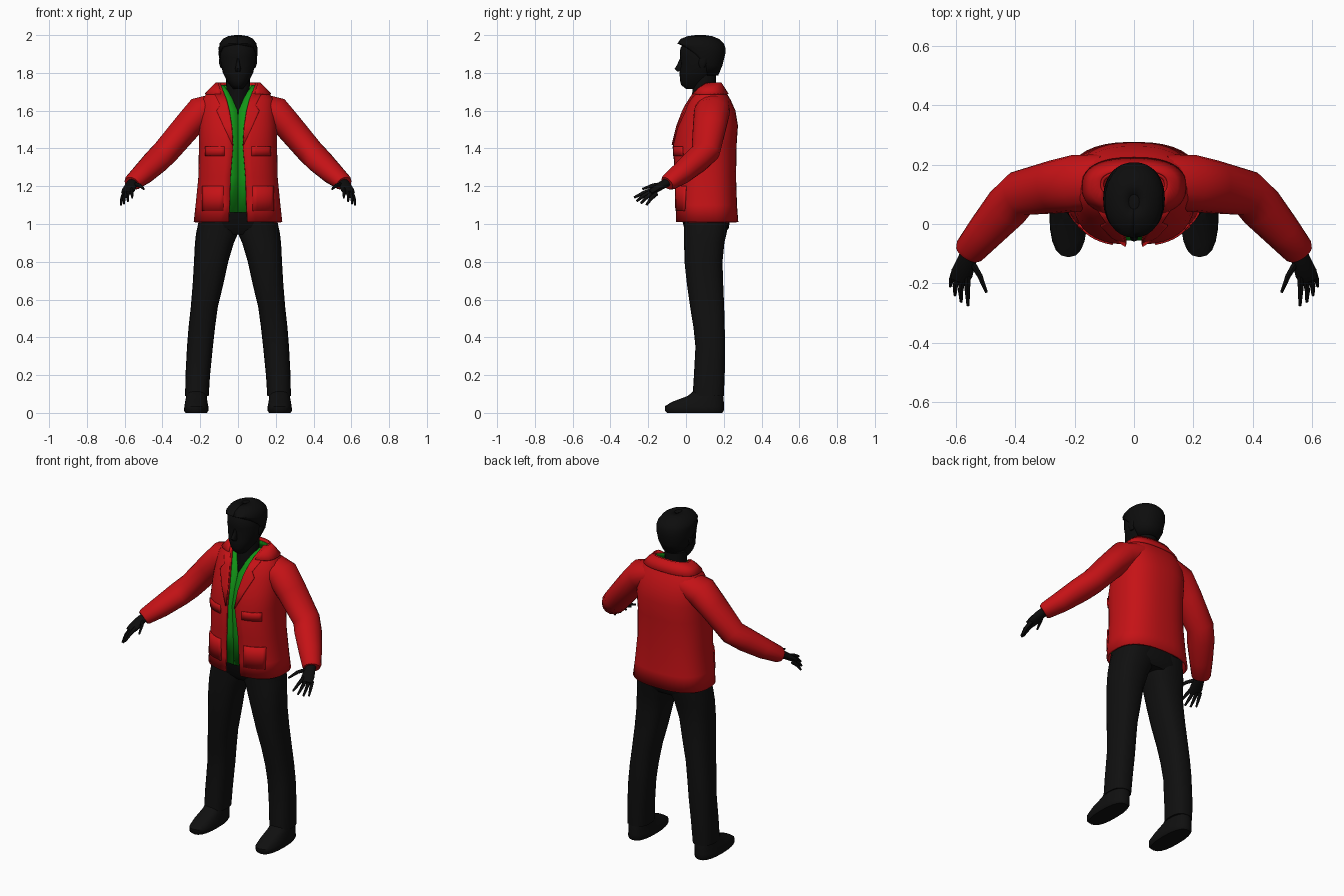
import bpy, bmesh, math
from mathutils import Vector

if "Cube" in bpy.data.objects:
    bpy.data.objects.remove(bpy.data.objects["Cube"])


def material(name, r, g, b):
    m = bpy.data.materials.new(name)
    m.use_nodes = True
    m.diffuse_color = (r, g, b, 1)
    m.node_tree.nodes["Principled BSDF"].inputs["Base Color"].default_value = (r, g, b, 1)
    return m


RED = material("jacket red", 0.56, 0.006, 0.008)
GREEN = material("shirt green", 0.006, 0.3, 0.008)
CLOTH = material("trouser black", 0.005, 0.005, 0.005)
SKIN = material("skin black", 0.004, 0.004, 0.004)
parts = []


def skin_rings(name, rings, mat, closed=True, caps=True, thick=0, fix=True):
    """Join rings of points into one surface."""
    bm = bmesh.new()
    vs = [[bm.verts.new(p) for p in r] for r in rings]
    n = len(rings[0])
    for a, b in zip(vs, vs[1:]):
        for j in range(n if closed else n - 1):
            k = (j + 1) % n
            bm.faces.new((a[j], a[k], b[k], b[j]))
    if caps:
        bm.faces.new(vs[0][::-1])
        bm.faces.new(vs[-1])
    if fix:
        bmesh.ops.recalc_face_normals(bm, faces=bm.faces)
    me = bpy.data.meshes.new(name)
    bm.to_mesh(me)
    bm.free()
    me.materials.append(mat)
    ob = bpy.data.objects.new(name, me)
    bpy.context.collection.objects.link(ob)
    if thick:
        mod = ob.modifiers.new("thickness", "SOLIDIFY")
        mod.thickness, mod.offset = thick, -1
    parts.append(ob)
    return ob


def spow(v, e):
    return math.copysign(abs(v) ** e, v)


def section(z, x0, x1, y0, y1, t, e=0.8):
    """Point on a rounded box outline; t = 0 is the front middle."""
    return Vector(((x0 + x1) / 2 + (x1 - x0) / 2 * spow(math.sin(t), e),
                   (y0 + y1) / 2 - (y1 - y0) / 2 * spow(math.cos(t), e), z))


def box_loft(name, rows, mat, s=1, n=20, e=0.8):
    rings = [[section(*r, 2 * math.pi * j / n, e) for j in range(n)] for r in rows]
    for ring in rings:
        for p in ring:
            p.x *= s
    return skin_rings(name, rings, mat)


def tube(name, path, mat, s=1, n=12):
    """Path rows: point, half width, half height."""
    pts = [Vector(r[0]) for r in path]
    rings = []
    for i, (p, a, b) in enumerate(path):
        d = (pts[min(i + 1, len(pts) - 1)] - pts[max(i - 1, 0)]).normalized()
        side = d.cross(Vector((0, 0, 1))).normalized()
        up = side.cross(d)
        ring = [pts[i] + side * a * math.cos(q) + up * b * math.sin(q)
                for q in (2 * math.pi * j / n for j in range(n))]
        rings.append([Vector((v.x * s, v.y, v.z)) for v in ring])
    return skin_rings(name, rings, mat)


# Torso outline rows: height, half width, front, back, half opening
BODY = [(1.01, .235, -.055, .277, .05), (1.1, .225, -.055, .27, .045),
        (1.25, .21, -.06, .265, .04), (1.42, .207, -.07, .268, .026),
        (1.52, .207, -.045, .275, .032), (1.6, .2, -.015, .262, .045),
        (1.66, .19, .015, .235, .06), (1.705, .155, .045, .207, .078),
        (1.75, .108, .09, .178, .095)]


def body_row(z):
    for a, b in zip(BODY, BODY[1:]):
        if z <= b[0]:
            f = (z - a[0]) / (b[0] - a[0])
            return [p + (q - p) * f for p, q in zip(a, b)]
    return BODY[-1]


def body_point(z, t, grow=0):
    _, w, yf, yb, _ = body_row(z)
    return section(z, -w - grow, w + grow, yf - grow, yb + grow, t)


def angle(z, x):
    return math.asin(min(1, (x / body_row(z)[1]) ** 1.25))


def wrap(name, rows, mat, grow, thick, s=1, n=6):
    """Panel lying on the torso; rows: height, start angle, end angle."""
    rings = [[body_point(z, a + (b - a) * j / n, grow) for j in range(n + 1)]
             for z, a, b in rows]
    if s < 0:
        rings = [[Vector((-p.x, p.y, p.z)) for p in r][::-1] for r in rings]
    return skin_rings(name, rings, mat, False, False, thick, False)


def around(z, gap):
    a = angle(z, gap)
    return (z, a, 2 * math.pi - a)


# Jacket body, collar and shirt
wrap("jacket_body", [around(r[0], r[4]) for r in BODY], RED, 0, .012, n=36)
wrap("jacket_collar", [around(1.69, .085), around(1.72, .09), around(1.75, .098)],
     RED, .009, .01, n=28)
wrap("shirt", [around(z, g) for z, g in
               [(1.06, 0), (1.25, 0), (1.42, 0), (1.52, 0), (1.6, .002),
                (1.66, .03), (1.7, .055), (1.735, .085)]], GREEN, -.014, .006, n=36)

for s, side in ((1, "left"), (-1, "right")):
    # Lapels and pocket flaps
    lapel = [(1.42, .026, .03), (1.52, .032, .075), (1.6, .045, .11),
             (1.63, .052, .09), (1.69, .073, .12)]
    wrap(side + "_lapel", [(z, angle(z, a), angle(z, b)) for z, a, b in lapel],
         RED, .007, .009, s)
    for label, low, high, a, b in (("chest", 1.36, 1.41, .07, .17),
                                   ("hip", 1.07, 1.2, .075, .185)):
        wrap(f"{side}_{label}_pocket",
             [(z, angle(z, a), angle(z, b)) for z in (low, (low + high) / 2, high)],
             RED, .006, .009, s)

    # Sleeve
    tube(side + "_sleeve", [((.1, .145, 1.625), .09, .07), ((.2, .137, 1.59), .096, .085),
                            ((.27, .125, 1.515), .09, .076), ((.385, .103, 1.38), .077, .07),
                            ((.43, .055, 1.335), .076, .067), ((.5, -.025, 1.268), .064, .058),
                            ((.555, -.09, 1.222), .053, .045),
                            ((.562, -.1, 1.215), .045, .037)], RED, s, 16)

    # Hand
    tube(side + "_palm", [((.55, -.08, 1.23), .027, .024), ((.565, -.125, 1.207), .032, .022),
                          ((.58, -.165, 1.18), .037, .018),
                          ((.588, -.19, 1.165), .032, .012)], SKIN, s)
    fingers = {"index": ((.562, -.175, 1.183), (.562, -.225, 1.165), (.56, -.275, 1.14)),
               "middle": ((.577, -.175, 1.175), (.585, -.225, 1.15), (.583, -.262, 1.12)),
               "ring": ((.592, -.17, 1.168), (.603, -.21, 1.14), (.604, -.24, 1.108)),
               "little": ((.603, -.155, 1.162), (.615, -.185, 1.135), (.62, -.21, 1.1)),
               "thumb": ((.55, -.125, 1.21), (.52, -.175, 1.205), (.498, -.23, 1.185))}
    for label, (a, b, c) in fingers.items():
        tube(f"{side}_{label}_finger", [(a, .011, .012), (b, .009, .01), (c, .005, .006)],
             SKIN, s, 8)

    # Trouser leg and shoe
    box_loft(side + "_trouser_leg",
             [(.09, .155, .28, .035, .2), (.2, .148, .278, .042, .205),
              (.35, .133, .27, .05, .207), (.45, .122, .262, .04, .205),
              (.56, .107, .25, .022, .202), (.68, .078, .24, .005, .197),
              (.8, .052, .233, -.008, .193), (.9, .022, .228, -.01, .203),
              (.95, 0, .222, -.01, .215), (1.03, -.01, .205, -.012, .23)], CLOTH, s)
    box_loft(side + "_shoe",
             [(0, .165, .278, -.1, .192), (.012, .157, .286, -.112, .2),
              (.035, .157, .284, -.112, .2), (.058, .162, .28, -.075, .2),
              (.09, .165, .274, .01, .197), (.125, .17, .268, .05, .19)], CLOTH, s)

    # Ear
    box_loft(side + "_ear", [(1.825, .08, .092, .075, .095), (1.85, .08, .101, .065, .11),
                             (1.875, .085, .1, .07, .112)], SKIN, s, 10)

# Trouser waist
box_loft("trouser_waist", [(.945, -.18, .18, .02, .2), (.98, -.205, .205, -.01, .228),
                           (1.08, -.19, .19, -.035, .235)], CLOTH, n=24)

# Neck, head and nose
box_loft("neck", [(1.56, -.07, .07, .02, .17), (1.66, -.066, .066, .03, .165),
                  (1.72, -.062, .062, .035, .157), (1.82, -.065, .065, .04, .16)], SKIN, e=1)
HEAD = [(1.715, .025, 0, .09), (1.735, .042, -.025, .11), (1.76, .06, -.032, .13),
        (1.8, .08, -.034, .155), (1.85, .092, -.026, .185), (1.885, .096, -.033, .195),
        (1.93, .095, -.03, .195), (1.97, .075, -.005, .16)]
box_loft("head", [(z, -w, w, a, b) for z, w, a, b in HEAD], SKIN, n=24, e=.9)
box_loft("nose", [(1.808, -.013, .013, -.046, 0), (1.822, -.016, .016, -.06, 0),
                  (1.845, -.01, .01, -.046, 0), (1.875, -.007, .007, -.033, 0)], SKIN, n=10)

# Hair, open over the face; last value is the opening as a share of a half turn
HAIR = [(1.785, .07, -.02, .17, .62), (1.84, .096, -.03, .193, .56),
        (1.9, .104, -.04, .208, .42), (1.935, .103, -.043, .208, .28),
        (1.955, .098, -.046, .201, 0), (1.98, .08, -.028, .175, 0),
        (1.994, .052, .008, .14, 0), (2, .018, .05, .1, 0)]
N = 28
hair = []
for z, w, a, b, g in HAIR:
    angles = [math.pi * (g + (2 - 2 * g) * j / N) for j in range(N + 1)]
    hair.append([section(z, -w, w, a, b, t, .92) for t in angles])
skin_rings("hair", hair, SKIN, False, False, .01, False)
box_loft("hair_crown", [(1.975, -.07, .07, -.01, .16), (1.99, -.05, .05, .012, .138),
                        (1.999, -.02, .02, .048, .102)], SKIN, n=N, e=.92)

# Smooth shading with crisp edges
bpy.ops.object.select_all(action="DESELECT")
for ob in parts:
    ob.select_set(True)
bpy.context.view_layer.objects.active = parts[0]
bpy.ops.object.shade_smooth_by_angle(angle=math.radians(45))
